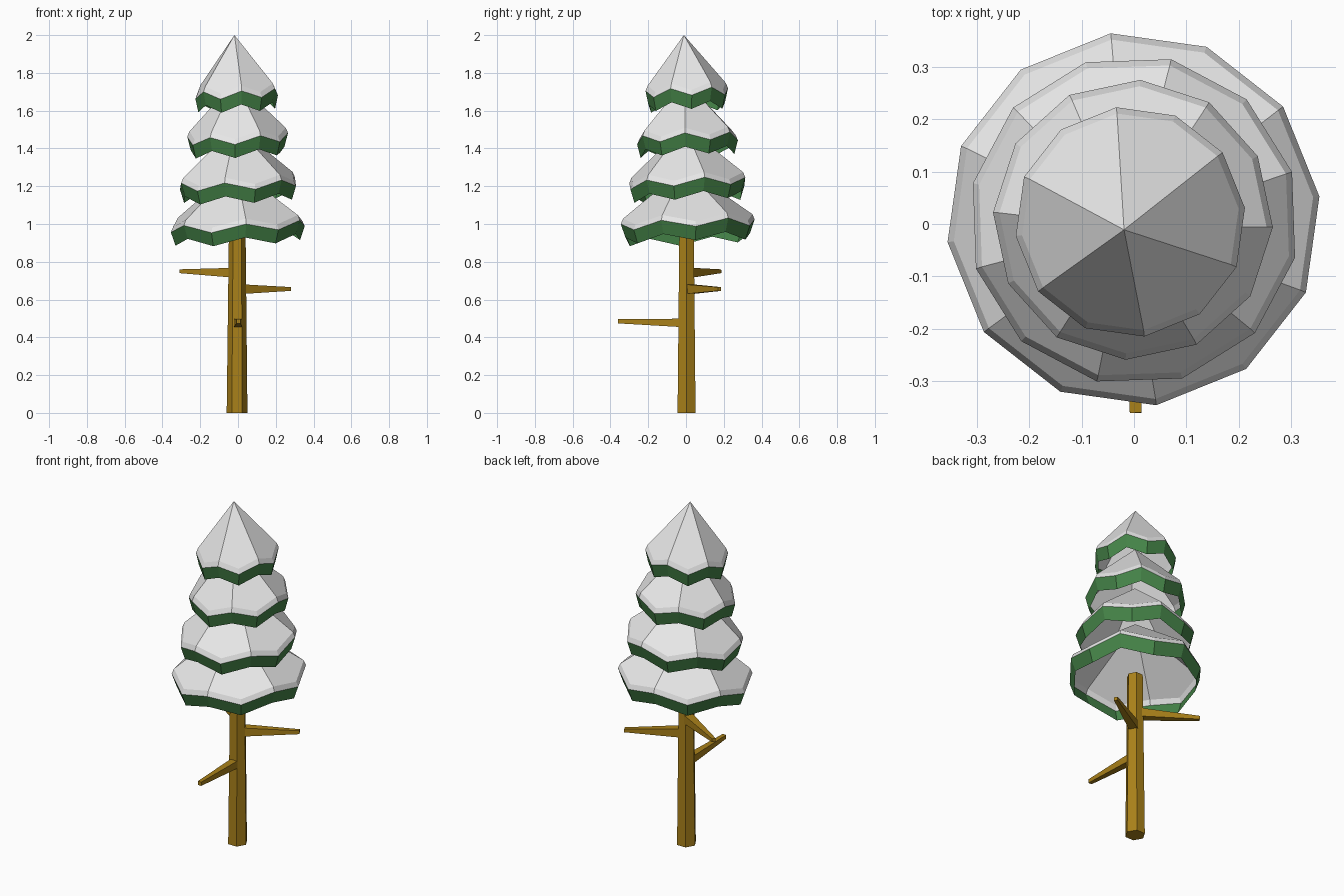
import bpy, bmesh, math
from mathutils import Vector

cube = bpy.data.objects.get("Cube")
if cube:
    bpy.data.objects.remove(cube, do_unlink=True)


def material(name, rgb):
    m = bpy.data.materials.new(name)
    m.use_nodes = True
    m.diffuse_color = (*rgb, 1)
    bsdf = next(n for n in m.node_tree.nodes if n.type == 'BSDF_PRINCIPLED')
    bsdf.inputs["Base Color"].default_value = (*rgb, 1)
    bsdf.inputs["Roughness"].default_value = 0.9
    return m


SNOW = material("snow", (0.8, 0.8, 0.8))
GREEN = material("needle_green", (0.06, 0.23, 0.065))
BARK = material("bark_brown", (0.40, 0.22, 0.01))


def finish(name, bm, mats):
    me = bpy.data.meshes.new(name)
    bm.to_mesh(me)
    bm.free()
    for m in mats:
        me.materials.append(m)
    ob = bpy.data.objects.new(name, me)
    bpy.context.collection.objects.link(ob)
    return ob


def tapered(name, a, b, ra, rb, sides, turn):
    """Closed tapered prism from point a to point b, flat faced."""
    a, b = Vector(a), Vector(b)
    d = (b - a).normalized()
    u = Vector((1, 0, 0)) if abs(d.z) > 0.9 else Vector((0, 0, 1)).cross(d).normalized()
    v = d.cross(u)
    bm = bmesh.new()
    rings = []
    for c, r in ((a, ra), (b, rb)):
        ring = []
        for i in range(sides):
            t = turn + math.tau * i / sides
            ring.append(bm.verts.new(c + r * (math.cos(t) * u + math.sin(t) * v)))
        rings.append(ring)
    lo, hi = rings
    for i in range(sides):
        j = (i + 1) % sides
        bm.faces.new((lo[i], lo[j], hi[j], hi[i]))
    bm.faces.new(lo[::-1])
    bm.faces.new(hi)
    return finish(name, bm, [BARK])


def tier(name, cx, cy, z_rim, r, ridge_deg):
    """Hollow six-ridged snow cap with a snow lip and a green skirt.
    Ridge corners sit high, the corners between them hang lower."""
    bm = bmesh.new()
    lean = 0.04
    apex = bm.verts.new((cx - 0.012, cy - 0.015, z_rim + 0.26))
    # (radius, height offset from the upper rim)
    rings = []
    for rad, dz in ((r - 0.012, 0.0), (r, -0.028), (r * 0.93, -0.1)):
        ring = []
        for i in range(12):
            t = math.radians(ridge_deg + 30 * i)
            x, y = rad * math.cos(t), rad * math.sin(t)
            z = z_rim + dz - 0.04 * (i % 2) + lean * (x + y)
            ring.append(bm.verts.new((cx + x, cy + y, z)))
        rings.append(ring)
    top, lip, hem = rings
    # kite-shaped snow faces between neighbouring ridges
    for i in range(0, 12, 2):
        bm.faces.new((apex, top[i], top[i + 1], top[(i + 2) % 12]))
    # snow lip and green skirt
    for index, (up, down) in enumerate(((top, lip), (lip, hem))):
        for i in range(12):
            j = (i + 1) % 12
            f = bm.faces.new((up[i], down[i], down[j], up[j]))
            f.material_index = index
    return finish(name, bm, [SNOW, GREEN])


# Trunk
tapered("trunk", (-0.005, 0.003, 0), (-0.004, 0.003, 0.975), 0.055, 0.044, 6, 0)

# Bare side branches with square cross-sections
Q = math.pi / 4
S = math.sqrt(2)
for name, root, tip, ra, rb in (
        ("right_branch", (-0.01, 0.01, 0.742), (-0.305, 0.178, 0.75), 0.026, 0.010),
        ("left_branch", (0.0, 0.01, 0.655), (0.275, 0.178, 0.656), 0.026, 0.010),
        ("front_branch", (0.0, 0.0, 0.476), (0.003, -0.36, 0.485), 0.023, 0.011)):
    tapered(name, root, tip, ra * S, rb * S, 4, Q)

# Foliage tiers, bottom to top
for name, cx, cy, z, r, deg in (
        ("foliage_bottom", -0.001, 0.009, 1.04, 0.357, 37),
        ("foliage_lower", 0.0, 0.007, 1.26, 0.315, 17),
        ("foliage_upper", -0.002, 0.008, 1.50, 0.267, 57),
        ("foliage_top", -0.007, 0.004, 1.74, 0.220, 37)):
    tier(name, cx, cy, z, r, deg)
